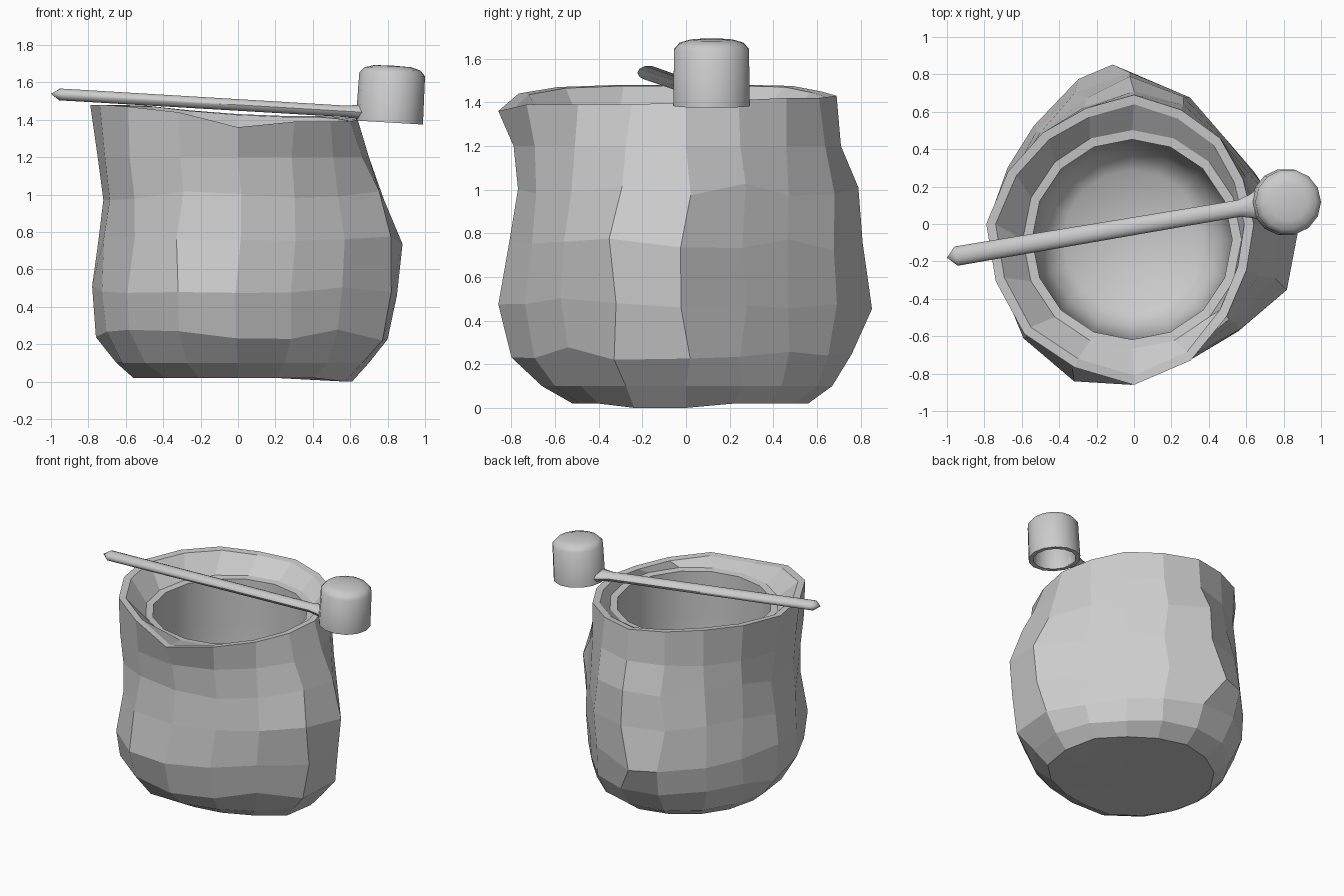
import bpy, bmesh, math, random
from mathutils import Matrix, Vector

if "Cube" in bpy.data.objects:
    bpy.data.objects.remove(bpy.data.objects["Cube"])

random.seed(4)
N = 16


def finish(name, bm, smooth_angle=None):
    bmesh.ops.recalc_face_normals(bm, faces=bm.faces[:])
    me = bpy.data.meshes.new(name)
    bm.to_mesh(me)
    bm.free()
    ob = bpy.data.objects.new(name, me)
    bpy.context.collection.objects.link(ob)
    if smooth_angle:
        bpy.context.view_layer.objects.active = ob
        ob.select_set(True)
        bpy.ops.object.shade_smooth_by_angle(angle=math.radians(smooth_angle))
        ob.select_set(False)
    return ob


def skin(bm, rings, smooth=lambda i: False):
    """Join rings of points with quads; a one-point ring becomes a fan."""
    vs = [[bm.verts.new(p) for p in r] for r in rings]
    for i, (a, b) in enumerate(zip(vs, vs[1:])):
        n = max(len(a), len(b))
        for k in range(n):
            q = [a[k % len(a)], a[(k + 1) % len(a)], b[(k + 1) % len(b)], b[k % len(b)]]
            f = bm.faces.new(list(dict.fromkeys(q)))
            f.smooth = smooth(i)


def circle(cx, cy, r, z, n=N):
    return [(cx + r * math.cos(math.tau * k / n), cy + r * math.sin(math.tau * k / n), z)
            for k in range(n)]


# Lumpy pot: radii every 22.5 degrees, counted from +x towards +y
levels = {
    0.02: [.61, .58, .54, .54, .56, .55, .55, .55, .56, .55, .55, .55, .52, .53, .57, .62],
    0.10: [.70, .66, .62, .65, .67, .68, .66, .64, .65, .67, .70, .71, .66, .65, .68, .72],
    0.25: [.80, .69, .66, .71, .76, .78, .74, .72, .76, .77, .82, .84, .80, .75, .76, .84],
    0.48: [.85, .70, .67, .74, .86, .83, .75, .74, .78, .78, .85, .90, .86, .79, .80, .88],
    0.75: [.88, .70, .67, .74, .81, .77, .72, .71, .75, .77, .80, .84, .81, .77, .80, .89],
    1.00: [.78, .67, .66, .73, .79, .72, .70, .70, .72, .75, .80, .80, .77, .75, .75, .81],
    1.20: [.70, .65, .65, .69, .71, .68, .68, .70, .75, .77, .82, .81, .79, .75, .72, .72],
}
rim_r = [.64, .63, .65, .66, .69, .67, .69, .73, .79, .80, .83, .83, .86, .79, .70, .65]
rim_z = [1.40, 1.41, 1.42, 1.42, 1.43, 1.45, 1.475, 1.48, 1.48, 1.48, 1.47, 1.44, 1.36, 1.39, 1.39, 1.39]

rings = [[(0, 0, 0.03)]]
for z, radii in levels.items():
    wobble = 0.03 if 0.2 < z < 1.1 else 0
    ring = []
    for k, r in enumerate(radii):
        a = math.tau * k / N + random.uniform(-1, 1) * wobble
        dz = random.uniform(-1, 1) * wobble
        if z < 0.05 and k in (0, 15):
            dz = -z
        if z == 0.48 and k == 4:      # back bump
            a += 0.15
        ring.append((r * math.cos(a), r * math.sin(a), z + dz))
    rings.append(ring)


def rim(inset, drop):
    return [((r - inset) * math.cos(math.tau * k / N), (r - inset) * math.sin(math.tau * k / N), z - drop)
            for k, (r, z) in enumerate(zip(rim_r, rim_z))]


# Outer lip, sloping inner lip, ledge and deep hollow
rings += [rim(0, 0), rim(0.05, 0.005)]
first_inside = len(rings)
for r, z in ((.585, 1.335), (.535, 1.33), (.53, 1.0), (.52, .5), (.47, .28), (.37, .2)):
    rings.append(circle(-0.01, -0.083, r, z))
rings.append([(-0.01, -0.083, .18)])
bm = bmesh.new()
skin(bm, rings, lambda i: i > first_inside or i == 0)
finish("pot", bm)

# Ladle handle: flattened rod with pointed tip, flaring into the cup
tip, root = Vector((-1.0, -0.18, 1.538)), Vector((0.66, 0.10, 1.44))
axis = (root - tip).normalized()
side = axis.cross(Vector((0, 0, 1))).normalized()
up = side.cross(axis)
length = (root - tip).length


def section(d, w, h, n=10):
    return [tip + axis * d + side * w * math.cos(math.tau * k / n) + up * h * math.sin(math.tau * k / n)
            for k in range(n)]


bm = bmesh.new()
skin(bm, [[tip], section(.05, .052, .033), section(length - .1, .045, .032),
          section(length - .03, .065, .038), section(length + .01, .085, .042), [root + axis * .01]])
finish("ladle_handle", bm, 50)

# Ladle cup: upside down, open at the bottom, tilted with the handle
profile = [(0, .305), (.10, .302), (.15, .287), (.176, .258), (.18, 0), (.148, 0), (.138, .20), (.09, .24), (0, .25)]
bm = bmesh.new()
skin(bm, [circle(0, 0, r, z, 14) if r else [(0, 0, z)] for r, z in profile])
bm.transform(Matrix.Translation((0.809, 0.117, 1.385)) @ Matrix.Rotation(math.radians(3.4), 4, 'Y'))
finish("ladle_cup", bm, 50)
